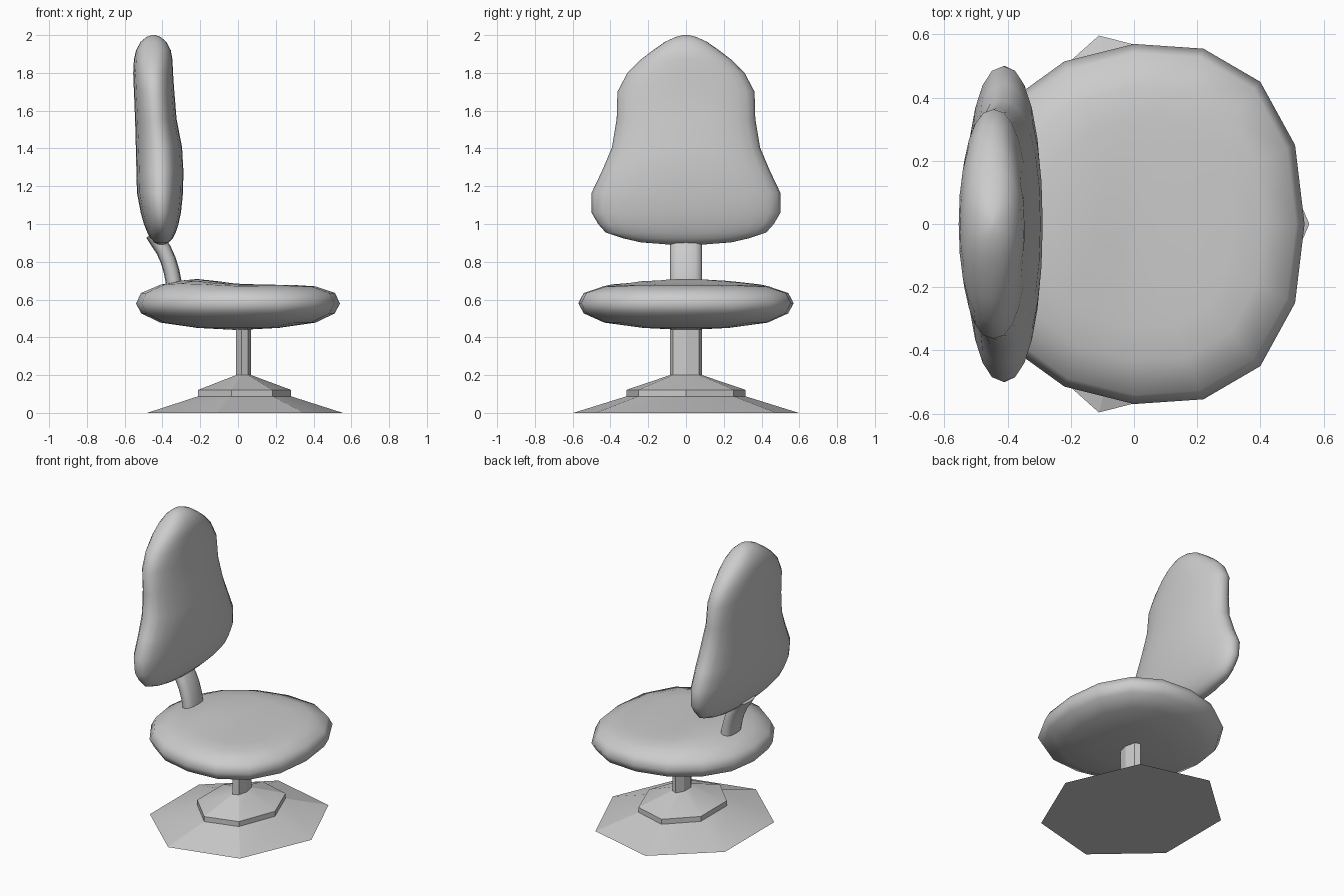
import bpy, bmesh, math
from mathutils import Vector

if "Cube" in bpy.data.objects:
    bpy.data.objects.remove(bpy.data.objects["Cube"])


def loft(name, rings, angle):
    """Skin a stack of equal-length closed rings and cap both ends."""
    bm = bmesh.new()
    vs = [[bm.verts.new(p) for p in r] for r in rings]
    n = len(rings[0])
    for a, b in zip(vs, vs[1:]):
        for i in range(n):
            j = (i + 1) % n
            bm.faces.new((a[i], a[j], b[j], b[i]))
    bm.faces.new(vs[0][::-1])
    bm.faces.new(vs[-1])
    bmesh.ops.recalc_face_normals(bm, faces=bm.faces)
    me = bpy.data.meshes.new(name)
    bm.to_mesh(me)
    bm.free()
    ob = bpy.data.objects.new(name, me)
    bpy.context.collection.objects.link(ob)
    bpy.ops.object.select_all(action='DESELECT')
    ob.select_set(True)
    bpy.context.view_layer.objects.active = ob
    bpy.ops.object.shade_smooth_by_angle(angle=math.radians(angle))
    return ob


def oval(n, cx, z, rx, ry, e=2.0):
    """Horizontal superellipse ring with n sides."""
    pts = []
    for i in range(n):
        t = 2 * math.pi * i / n
        c, s = math.cos(t), math.sin(t)
        pts.append((cx + rx * math.copysign(abs(c) ** (2 / e), c),
                    ry * math.copysign(abs(s) ** (2 / e), s), z))
    return pts


# Seven-sided stepped foot with central column
foot = [(0.010, 0.0, 0.545, 0.612), (0.022, 0.088, 0.258, 0.323),
        (0.022, 0.122, 0.258, 0.323), (0.028, 0.200, 0.042, 0.087),
        (0.028, 0.500, 0.042, 0.087)]
loft("pedestal_base", [oval(7, *f) for f in foot], 15)

# Seat cushion: half outline mirrored in y, narrower at the back
half = [(0.54, 0), (0.51, 0.25), (0.40, 0.45), (0.22, 0.555), (0, 0.57),
        (-0.22, 0.515), (-0.40, 0.385), (-0.51, 0.21), (-0.54, 0)]
outline = half + [(x, -y) for x, y in half[-2:0:-1]]
levels = [(0.05, 0.440), (0.4, 0.450), (0.76, 0.478), (0.95, 0.527), (1.0, 0.58),
          (0.95, 0.635), (0.76, 0.670), (0.58, 0.676), (0.4, 0.678), (0.2, 0.68), (0.05, 0.68)]


def seat_z(x, y, z):
    # gentle rise towards the back of the top surface
    if z < 0.66:
        return z
    return z + 0.031 * math.exp(-((x + 0.23) / 0.16) ** 2 - (y / 0.4) ** 2)


loft("seat", [[(x * f, y * f, seat_z(x * f, y * f, z)) for x, y in outline]
              for f, z in levels], 60)

# Curved strut joining seat and backrest
path = [(-0.335, 0.62), (-0.34, 0.69), (-0.352, 0.75), (-0.37, 0.81),
        (-0.395, 0.865), (-0.425, 0.91), (-0.45, 0.95)]
rings = []
for i, (x, z) in enumerate(path):
    a, b = path[max(i - 1, 0)], path[min(i + 1, len(path) - 1)]
    t = Vector((b[0] - a[0], 0, b[1] - a[1])).normalized()
    side = Vector((t.z, 0, -t.x))
    rings.append([Vector((x, 0, z)) + side * px + Vector((0, py, 0))
                  for px, py, _ in oval(12, 0, 0, 0.042, 0.085, 2.6)])
loft("back_strut", rings, 50)

# Backrest cushion: slices of height, half width, rear x, front x
slices = [(0.892, 0.10, -0.425, -0.385), (0.903, 0.24, -0.445, -0.365),
          (0.925, 0.335, -0.465, -0.345), (0.955, 0.425, -0.480, -0.330),
          (1.00, 0.465, -0.498, -0.315), (1.06, 0.50, -0.515, -0.302),
          (1.165, 0.50, -0.535, -0.291), (1.28, 0.445, -0.538, -0.289),
          (1.405, 0.392, -0.541, -0.296), (1.555, 0.367, -0.545, -0.325),
          (1.70, 0.363, -0.551, -0.337), (1.80, 0.31, -0.555, -0.344),
          (1.87, 0.24, -0.551, -0.347), (1.92, 0.175, -0.540, -0.356),
          (1.965, 0.11, -0.515, -0.380), (1.99, 0.055, -0.485, -0.41),
          (2.00, 0.015, -0.455, -0.44)]
loft("backrest", [oval(24, (b + f) / 2, z, (f - b) / 2, w, 2.25)
                  for z, w, b, f in slices], 70)
